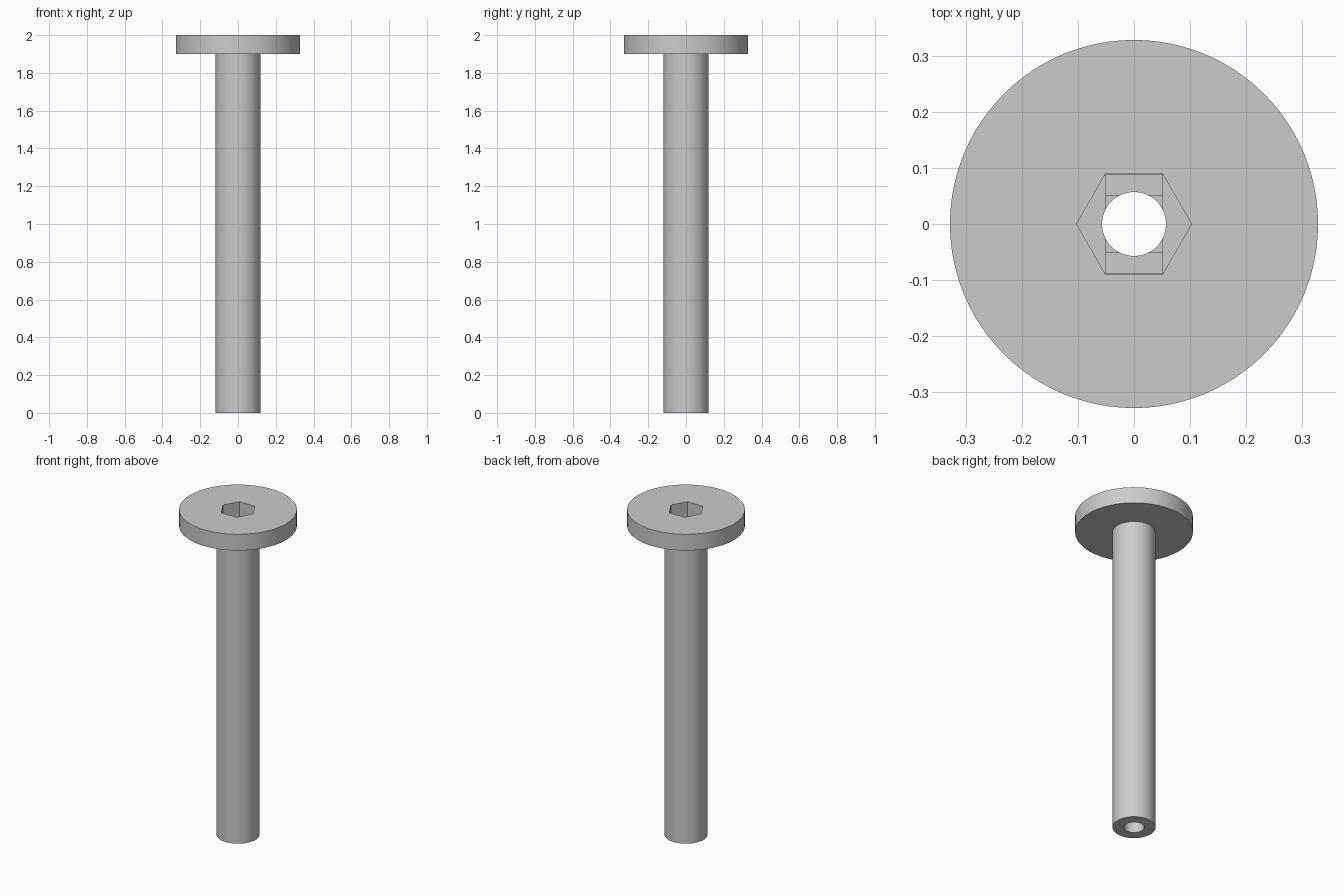
import bpy, bmesh, math
from mathutils import Vector

cube = bpy.data.objects.get("Cube")
if cube:
    bpy.data.objects.remove(cube, do_unlink=True)

TOP = 2.0
HEAD_BOTTOM = 1.9
SHAFT_R, HEAD_R, BORE_R = 0.12, 0.328, 0.057
HEX_R = 0.1025
SOCKET_FLOOR = 1.89
STEP = 0.01

grey = bpy.data.materials.new("plain grey")
grey.use_nodes = True
colour = (0.6, 0.6, 0.6, 1)
grey.diffuse_color = colour
grey.node_tree.nodes["Principled BSDF"].inputs["Base Color"].default_value = colour


def make_object(name, bm):
    bmesh.ops.recalc_face_normals(bm, faces=bm.faces)
    mesh = bpy.data.meshes.new(name)
    bm.to_mesh(mesh)
    bm.free()
    mesh.materials.append(grey)
    obj = bpy.data.objects.new(name, mesh)
    bpy.context.collection.objects.link(obj)
    return obj


def prism(name, outline, low, high):
    """Upright prism over an outline of (x, y) points."""
    bm = bmesh.new()
    base = bm.faces.new([bm.verts.new((x, y, low)) for x, y in outline])
    grown = bmesh.ops.extrude_face_region(bm, geom=[base])["geom"]
    verts = [v for v in grown if isinstance(v, bmesh.types.BMVert)]
    bmesh.ops.translate(bm, verts=verts, vec=(0, 0, high - low))
    return make_object(name, bm)


def circle(radius, sides):
    return [(radius * math.cos(2 * math.pi * i / sides),
             radius * math.sin(2 * math.pi * i / sides)) for i in range(sides)]


def rectangle(x, y):
    return [(-x, -y), (x, -y), (x, y), (-x, y)]


# Shaft and flat round head, turned from one profile
bm = bmesh.new()
profile = [(SHAFT_R, 0), (SHAFT_R, HEAD_BOTTOM), (HEAD_R, HEAD_BOTTOM), (HEAD_R, TOP)]
points = [bm.verts.new(Vector((r, 0, z))) for r, z in profile]
edges = [bm.edges.new(pair) for pair in zip(points, points[1:])]
bmesh.ops.spin(bm, geom=points + edges, cent=(0, 0, 0), axis=(0, 0, 1),
               angle=2 * math.pi, steps=96, use_merge=False)
bmesh.ops.remove_doubles(bm, verts=bm.verts, dist=0.0001)
bmesh.ops.holes_fill(bm, edges=[e for e in bm.edges if e.is_boundary], sides=0)
bolt = make_object("bolt", bm)

# Hex socket, two stepped ledges below it, and the bore right through
cutters = [
    prism("hex_socket_cutter", circle(HEX_R, 6), SOCKET_FLOOR, TOP + 0.05),
    prism("slot_ledge_cutter", rectangle(0.051, 0.0885), SOCKET_FLOOR - STEP, TOP - 0.05),
    prism("square_ledge_cutter", rectangle(0.0508, 0.051), SOCKET_FLOOR - 2 * STEP, TOP - 0.04),
    prism("bore_cutter", circle(BORE_R, 64), -0.05, TOP + 0.1),
]
bpy.context.view_layer.objects.active = bolt
for cutter in cutters:
    cutter.hide_render = True
    cut = bolt.modifiers.new(cutter.name, 'BOOLEAN')
    cut.operation = 'DIFFERENCE'
    cut.solver = 'EXACT'
    cut.object = cutter
    bpy.ops.object.modifier_apply(modifier=cut.name)
for cutter in cutters:
    bpy.data.objects.remove(cutter, do_unlink=True)

# Round walls smooth, rims and socket edges sharp
bpy.ops.object.select_all(action='DESELECT')
bolt.select_set(True)
bpy.ops.object.shade_smooth_by_angle(angle=math.radians(30))
